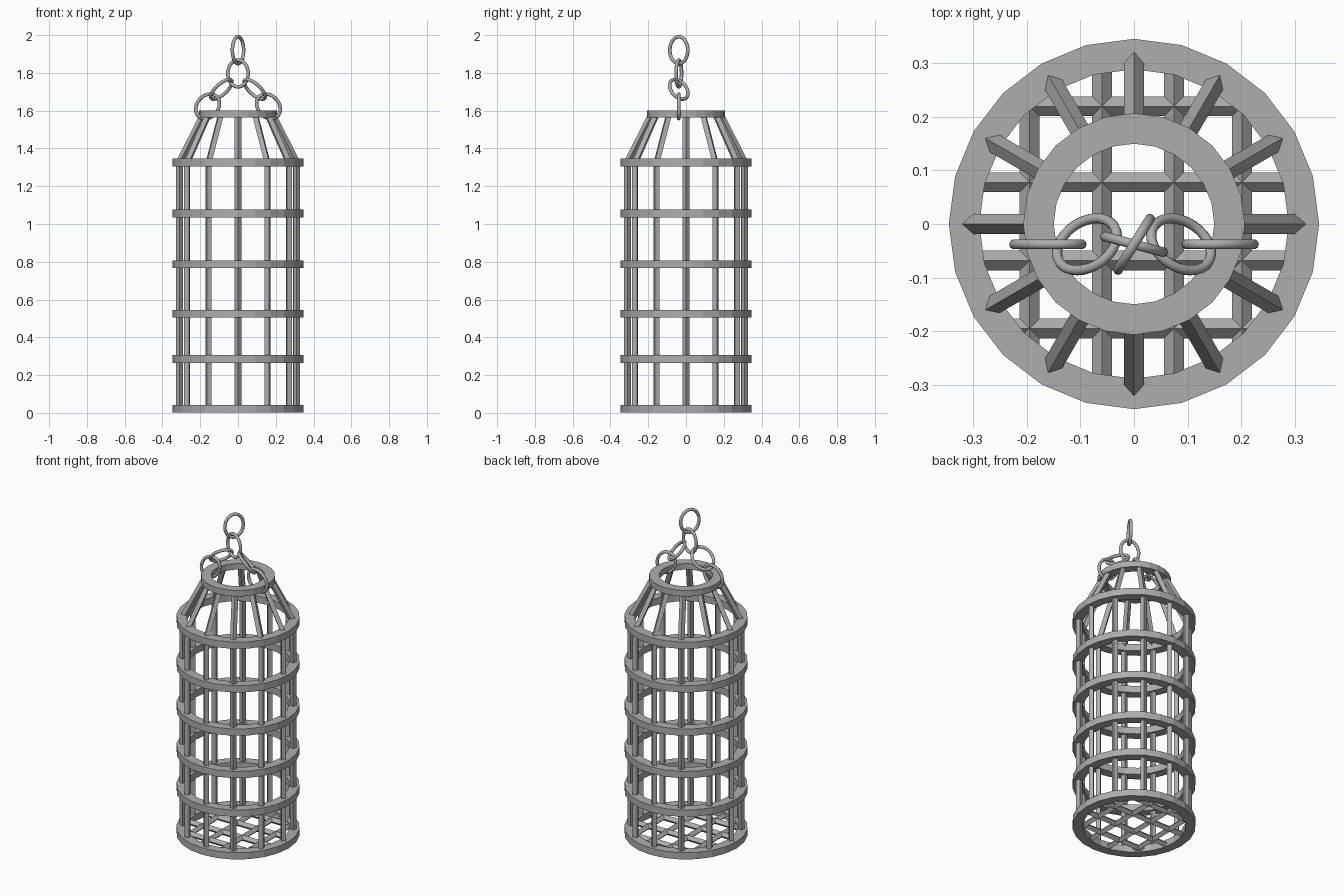
import bpy, bmesh, math
from mathutils import Matrix, Vector

if "Cube" in bpy.data.objects:
    bpy.data.objects.remove(bpy.data.objects["Cube"], do_unlink=True)

iron = bpy.data.materials.new("grey iron")
iron.use_nodes = True
GREY = (0.42, 0.42, 0.42, 1)
iron.diffuse_color = GREY
iron.node_tree.nodes["Principled BSDF"].inputs["Base Color"].default_value = GREY


def finish(bm, name, smooth=False):
    bmesh.ops.recalc_face_normals(bm, faces=bm.faces)
    mesh = bpy.data.meshes.new(name)
    bm.to_mesh(mesh)
    bm.free()
    mesh.materials.append(iron)
    for p in mesh.polygons:
        p.use_smooth = smooth
    ob = bpy.data.objects.new(name, mesh)
    bpy.context.collection.objects.link(ob)
    return ob


def hoop(name, outer, inner, z, height, sides=24):
    """Flat band with a rectangular section."""
    bm = bmesh.new()
    h = height / 2
    section = [(outer, z - h), (outer, z + h), (inner, z + h), (inner, z - h)]
    loops = []
    for i in range(sides):
        a = math.tau * i / sides
        loops.append([bm.verts.new((r * math.cos(a), r * math.sin(a), w)) for r, w in section])
    for i in range(sides):
        a, b = loops[i], loops[(i + 1) % sides]
        for k in range(4):
            m = (k + 1) % 4
            bm.faces.new((a[k], b[k], b[m], a[m]))
    finish(bm, name)


def add_bar(bm, start, end, ridge, radius=0.0185):
    """Square bar from start to end with one edge towards ridge."""
    start, end = Vector(start), Vector(end)
    z = (end - start).normalized()
    y = z.cross(Vector(ridge)).normalized()
    x = y.cross(z)
    turn = Matrix((x, y, z)).transposed().to_4x4()
    bmesh.ops.create_cone(bm, cap_ends=True, segments=4, radius1=radius, radius2=radius,
                          depth=(end - start).length,
                          matrix=Matrix.Translation((start + end) / 2) @ turn)


def chain_link(name, centre, long_axis, short_axis, steps=32, sides=10):
    """Oval ring of round wire."""
    a, b = Vector(long_axis).normalized(), Vector(short_axis).normalized()
    n = a.cross(b).normalized()
    long_r, short_r, wire = 0.071, 0.056, 0.0095
    bm = bmesh.new()
    loops = []
    for i in range(steps):
        t = math.tau * i / steps
        c, s = math.cos(t), math.sin(t)
        mid = Vector(centre) + a * long_r * c + b * short_r * s
        out = (a * short_r * c + b * long_r * s).normalized()
        loops.append([bm.verts.new(mid + wire * (out * math.cos(u) + n * math.sin(u)))
                      for u in (math.tau * k / sides for k in range(sides))])
    for i in range(steps):
        p, q = loops[i], loops[(i + 1) % steps]
        for k in range(sides):
            m = (k + 1) % sides
            bm.faces.new((p[k], q[k], q[m], p[m]))
    finish(bm, name, True)


# Hoops
for i, z in enumerate((0.022, 0.286, 0.525, 0.787, 1.055, 1.325)):
    hoop(f"body_hoop_{i + 1}", 0.346, 0.289, z, 0.042)
hoop("top_hoop", 0.207, 0.15, 1.582, 0.037)

# Upright bars and the sloping bars of the shoulder
upright, shoulder = bmesh.new(), bmesh.new()
for i in range(12):
    a = math.tau * i / 12
    out = Vector((math.cos(a), math.sin(a), 0))
    foot, bend, tip = [out * r + Vector((0, 0, z))
                       for r, z in ((0.311, 0.02), (0.311, 1.325), (0.18, 1.582))]
    add_bar(upright, foot, bend, out)
    add_bar(shoulder, bend, tip, out)
finish(upright, "upright_bars")
finish(shoulder, "shoulder_bars")

# Crossed floor bars, each cut to the width of the bottom hoop
floor = bmesh.new()
FLOOR_Z, REACH = 0.021, 0.305
for x in (-0.195, -0.06, 0.075, 0.202):
    half = math.sqrt(REACH ** 2 - x ** 2)
    add_bar(floor, (x, -half, FLOOR_Z), (x, half, FLOOR_Z), (0, 0, 1))
for y in (-0.195, -0.068, 0.078, 0.22):
    half = math.sqrt(REACH ** 2 - y ** 2)
    add_bar(floor, (-half, y, FLOOR_Z), (half, y, FLOOR_Z), (0, 0, 1))
finish(floor, "floor_grid")

# Hanging chain: two vertical links, then a pair of links down each side
CHAIN_Y = -0.038
for name, z, yaw in (("hanging_link", 1.92, 58), ("joining_link", 1.797, -15)):
    a = math.radians(yaw)
    chain_link(name, (0, CHAIN_Y, z), (0, 0, 1), (math.cos(a), math.sin(a), 0))
for side, name in ((1, "left"), (-1, "right")):
    chain_link(name + "_slanted_link", (side * 0.088, CHAIN_Y, 1.713),
               (side * 0.74, 0, -0.67), (side * -0.335, 0.87, -0.37))
    chain_link(name + "_hoop_link", (side * 0.161, CHAIN_Y, 1.623),
               (side * 0.65, 0, -0.76), (side * 0.76, 0, 0.65))
